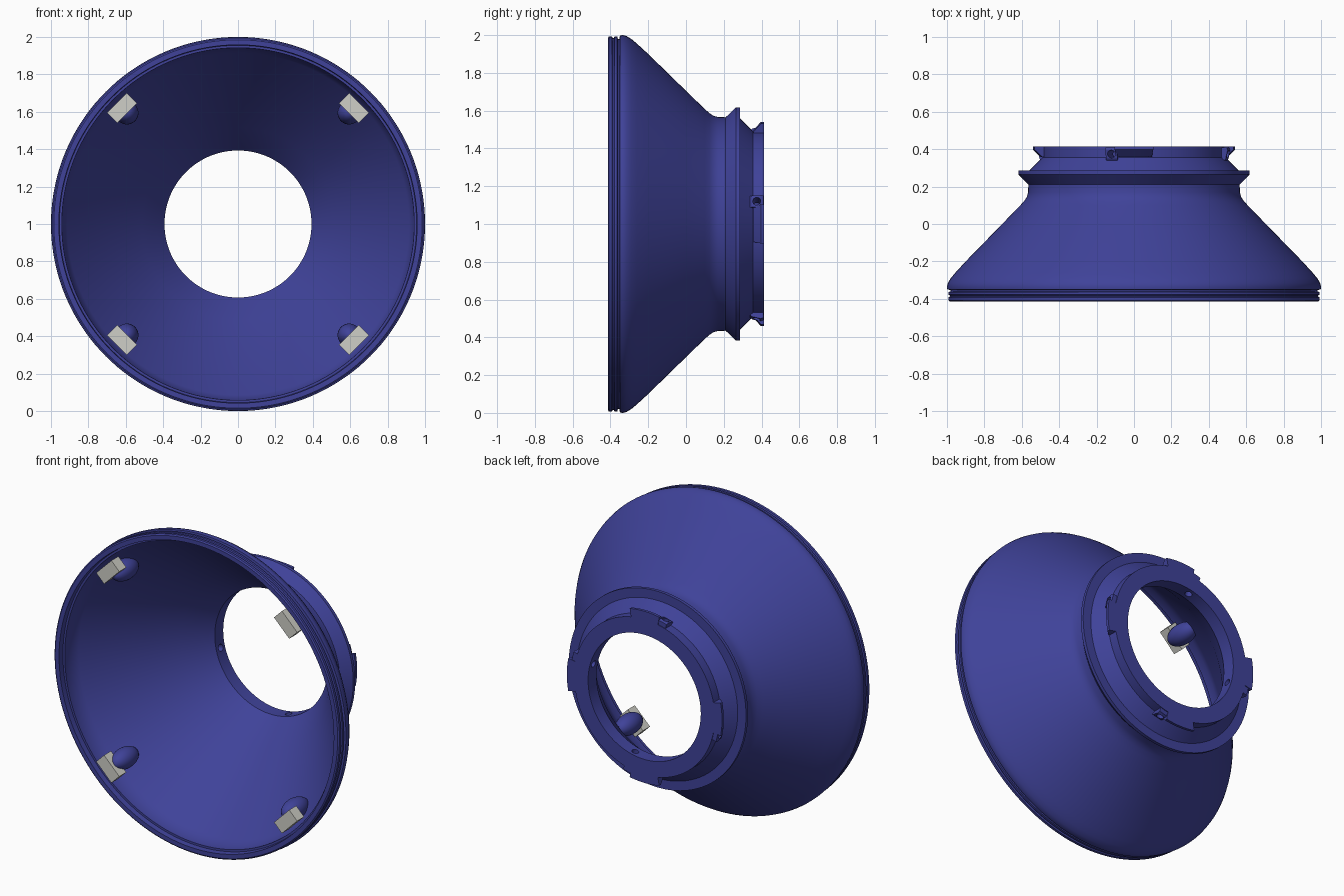
import bpy, bmesh, math
from mathutils import Matrix, Vector

if "Cube" in bpy.data.objects:
    bpy.data.objects.remove(bpy.data.objects["Cube"])


def material(name, rgb):
    m = bpy.data.materials.new(name)
    m.diffuse_color = (*rgb, 1)
    m.use_nodes = True
    m.node_tree.nodes["Principled BSDF"].inputs["Base Color"].default_value = m.diffuse_color
    return m


BLUE = material("deep blue", (0.05, 0.055, 0.32))
GREY = material("light grey", (0.62, 0.62, 0.57))


def finish(bm, name, mat, smooth=True):
    bmesh.ops.recalc_face_normals(bm, faces=bm.faces)
    me = bpy.data.meshes.new(name)
    bm.to_mesh(me)
    bm.free()
    ob = bpy.data.objects.new(name, me)
    bpy.context.collection.objects.link(ob)
    me.materials.append(mat)
    if smooth:
        bpy.ops.object.select_all(action='DESELECT')
        ob.select_set(True)
        bpy.context.view_layer.objects.active = ob
        bpy.ops.object.shade_smooth_by_angle(angle=math.radians(25))
    return ob


def lathe(name, profile, start=0, end=360, steps=144):
    """Sweep a closed (y, radius) profile about the y axis at z = 1."""
    bm = bmesh.new()
    full = end - start == 360
    rings = []
    for i in range(steps if full else steps + 1):
        a = math.radians(start + (end - start) * i / steps)
        rings.append([bm.verts.new((r * math.cos(a), y, 1 + r * math.sin(a)))
                      for y, r in profile])
    n = len(profile)
    for i in range(steps):
        p, q = rings[i], rings[(i + 1) % len(rings)]
        for j in range(n):
            k = (j + 1) % n
            bm.faces.new((p[j], p[k], q[k], q[j]))
    if not full:
        bm.faces.new(rings[0])
        bm.faces.new(rings[-1])
    return finish(bm, name, BLUE)


# Hollow flared shell: outer side from front to back, then inner side back
shell = lathe("flared_shell", [
    (-0.414, 0.985), (-0.408, 0.993), (-0.392, 0.993), (-0.388, 0.984),
    (-0.382, 0.984), (-0.378, 0.993), (-0.364, 0.993), (-0.361, 0.98),
    (-0.353, 0.98), (-0.35, 0.998), (-0.335, 1.0), (-0.315, 0.995),
    (-0.29, 0.98), (-0.26, 0.955), (-0.2, 0.9), (0.0, 0.705), (0.1, 0.608),
    (0.125, 0.586), (0.145, 0.573), (0.17, 0.566), (0.21, 0.565),
    (0.265, 0.618), (0.285, 0.618), (0.285, 0.56), (0.355, 0.49),
    (0.414, 0.49), (0.414, 0.393), (0.33, 0.393), (0.17, 0.515),
    (-0.28, 0.915), (-0.33, 0.94), (-0.38, 0.942), (-0.38, 0.955), (-0.414, 0.958)])

# Bayonet lugs, each with a stop block at one end
drilled = [shell]
for k in range(4):
    a = 90 * k
    drilled.append(lathe(f"lug_{k + 1}", [
        (0.357, 0.48), (0.357, 0.498), (0.397, 0.541), (0.414, 0.541), (0.414, 0.48)],
        a - 11, a + 11, 12))
    drilled.append(lathe(f"lug_stop_{k + 1}", [
        (0.34, 0.475), (0.34, 0.505), (0.35, 0.513), (0.395, 0.523),
        (0.41, 0.518), (0.41, 0.475)], a + 10, a + 17, 6))

# Radial pin holes through the ring and stops
bm = bmesh.new()
for k in range(4):
    a = math.radians(90 * k + 13.5)
    d = Vector((math.cos(a), 0, math.sin(a)))
    mat = Matrix.Translation(d * 0.46 + Vector((0, 0.374, 1))) @ \
        d.to_track_quat('Z', 'Y').to_matrix().to_4x4()
    bmesh.ops.create_cone(bm, cap_ends=True, segments=16, radius1=0.021,
                          radius2=0.021, depth=0.24, matrix=mat)
cutter = finish(bm, "hole_cutter", BLUE, False)
cutter.hide_render = True
for ob in drilled:
    if ob.name.startswith("lug_") and "stop" not in ob.name:
        continue
    mod = ob.modifiers.new("pin_holes", 'BOOLEAN')
    mod.operation = 'DIFFERENCE'
    mod.solver = 'EXACT'
    mod.object = cutter
    bpy.context.view_layer.objects.active = ob
    bpy.ops.object.modifier_apply(modifier=mod.name)
bpy.data.objects.remove(cutter)

# Four clip blocks inside the mouth, each on a rounded boss
for k in range(4):
    turn = Matrix.Translation((0, 0, 1)) @ Matrix.Rotation(math.radians(45 + 90 * k), 4, 'Y')
    bm = bmesh.new()
    bmesh.ops.create_cube(bm, size=1, matrix=turn @ Matrix.Translation((0.877, -0.377, 0))
                          @ Matrix.Diagonal((0.078, 0.07, 0.15, 1)))
    finish(bm, f"clip_block_{k + 1}", GREY, False)
    bm = bmesh.new()
    bmesh.ops.create_uvsphere(bm, u_segments=24, v_segments=14, radius=1,
                              matrix=turn @ Matrix.Translation((0.84, -0.28, 0))
                              @ Matrix.Diagonal((0.062, 0.11, 0.062, 1)))
    finish(bm, f"clip_boss_{k + 1}", BLUE)
